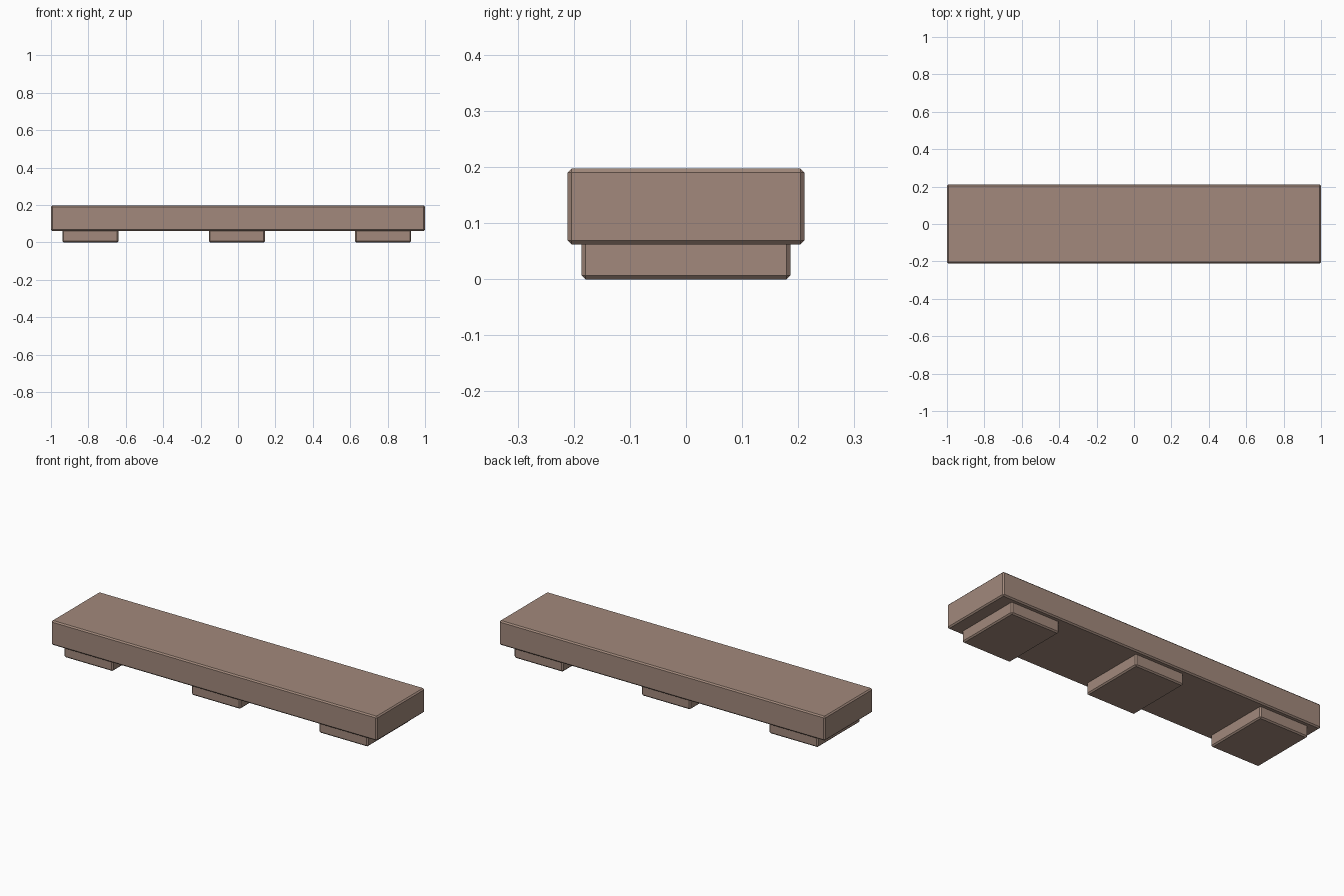
import bpy

if "Cube" in bpy.data.objects:
    bpy.data.objects.remove(bpy.data.objects["Cube"])

# Single wood colour
wood = bpy.data.materials.new("brown_wood")
wood.diffuse_color = (0.36, 0.25, 0.20, 1.0)
wood.use_nodes = True
wood.node_tree.nodes["Principled BSDF"].inputs["Base Color"].default_value = wood.diffuse_color


def block(name, x, z0, z1, width, depth, bevel=0.007):
    """Chamfered box centred on y = 0, spanning z0 to z1."""
    bpy.ops.mesh.primitive_cube_add(size=1, location=(x, 0, (z0 + z1) / 2))
    ob = bpy.context.object
    ob.name = name
    ob.scale = (width, depth, z1 - z0)
    bpy.ops.object.transform_apply(location=False, rotation=False, scale=True)
    ob.data.materials.append(wood)
    mod = ob.modifiers.new("chamfer", "BEVEL")
    mod.width = bevel
    mod.segments = 1
    return ob


# Long plank
block("plank", 0, 0.062, 0.197, 2.0, 0.422)

# Three feet, tops sunk slightly into the plank
for name, x in (("left_foot", -0.789), ("middle_foot", -0.006), ("right_foot", 0.776)):
    block(name, x, 0.0, 0.072, 0.30, 0.372)
